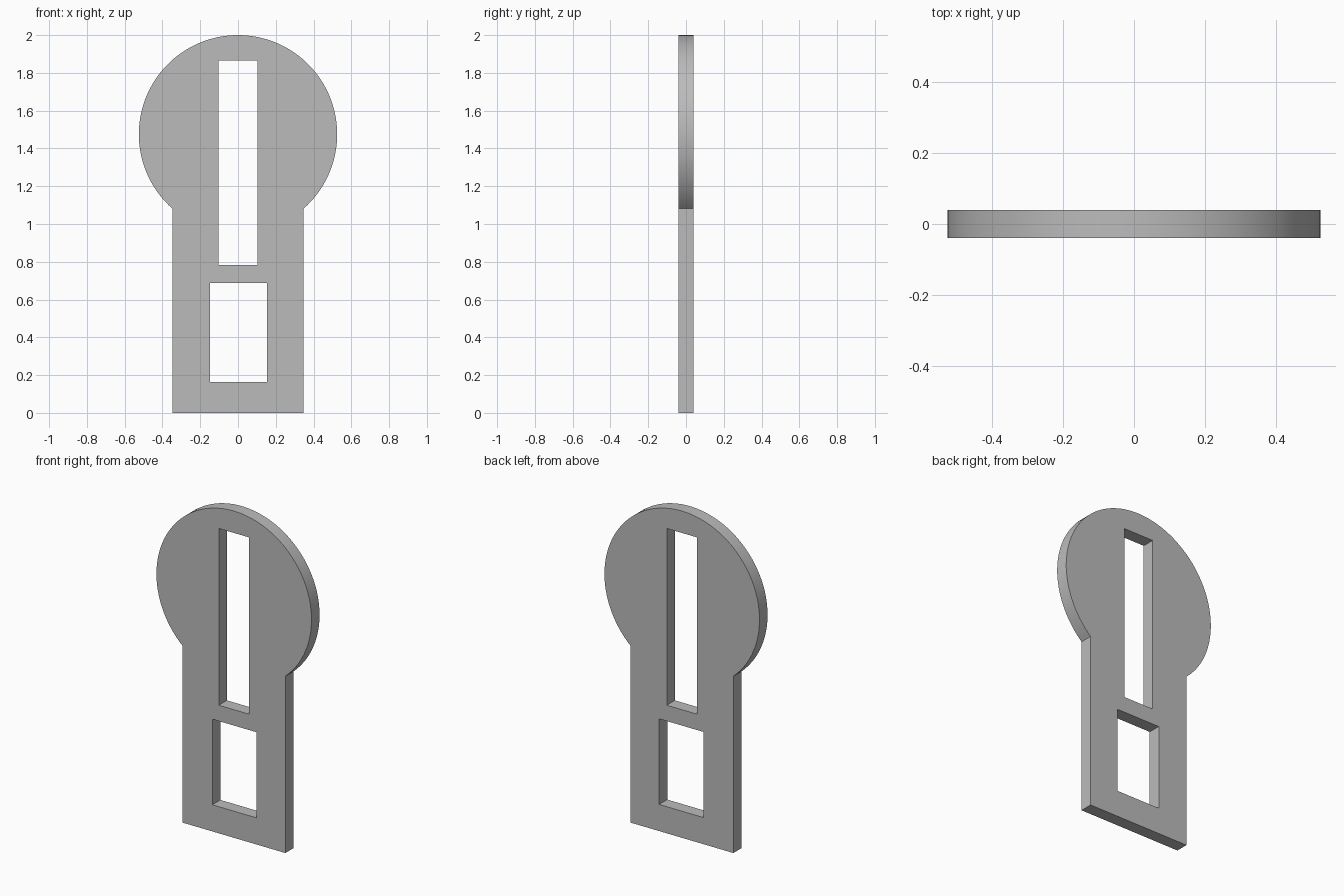
import bpy
import bmesh
import math

THICKNESS = 0.078
RADIUS, HEAD_Z = 0.525, 1.475
HALF_WIDTH = 0.348

if "Cube" in bpy.data.objects:
    bpy.data.objects.remove(bpy.data.objects["Cube"], do_unlink=True)

# Plain grey material
grey = bpy.data.materials.new("plain grey")
grey.use_nodes = True
colour = (0.5, 0.5, 0.5, 1)
grey.diffuse_color = colour
grey.node_tree.nodes["Principled BSDF"].inputs["Base Color"].default_value = colour


def make_plate(name, outline, thickness):
    """Extrude an x-z outline into a plate centred on y = 0."""
    bm = bmesh.new()
    face = bm.faces.new([bm.verts.new((x, -thickness / 2, z)) for x, z in outline])
    extruded = bmesh.ops.extrude_face_region(bm, geom=[face])
    moved = [v for v in extruded["geom"] if isinstance(v, bmesh.types.BMVert)]
    bmesh.ops.translate(bm, verts=moved, vec=(0, thickness, 0))
    bmesh.ops.recalc_face_normals(bm, faces=bm.faces)
    mesh = bpy.data.meshes.new(name)
    bm.to_mesh(mesh)
    bm.free()
    mesh.materials.append(grey)
    obj = bpy.data.objects.new(name, mesh)
    bpy.context.collection.objects.link(obj)
    return obj


def cut_opening(target, name, x0, x1, z0, z1):
    """Cut a rectangular through-hole."""
    cutter = make_plate(name, [(x0, z0), (x1, z0), (x1, z1), (x0, z1)], THICKNESS * 3)
    cutter.hide_render = True
    cutter.hide_set(True)
    mod = target.modifiers.new(name, 'BOOLEAN')
    mod.operation = 'DIFFERENCE'
    mod.solver = 'EXACT'
    mod.object = cutter
    bpy.context.view_layer.objects.active = target
    bpy.ops.object.modifier_apply(modifier=name)
    bpy.data.objects.remove(cutter, do_unlink=True)


# Keyhole outline: straight shank below a round head
start = -math.acos(HALF_WIDTH / RADIUS)
sweep = math.pi - 2 * start
STEPS = 96
outline = [(-HALF_WIDTH, 0), (HALF_WIDTH, 0)]
for i in range(STEPS + 1):
    a = start + sweep * i / STEPS
    outline.append((RADIUS * math.cos(a), HEAD_Z + RADIUS * math.sin(a)))
plate = make_plate("keyhole_plate", outline, THICKNESS)

# Long slot and lower window
cut_opening(plate, "slot_cutter", -0.103, 0.103, 0.784, 1.866)
cut_opening(plate, "window_cutter", -0.147, 0.154, 0.163, 0.687)

# Smooth rim, sharp edges
bpy.ops.object.select_all(action='DESELECT')
plate.select_set(True)
bpy.context.view_layer.objects.active = plate
bpy.ops.object.shade_smooth_by_angle(angle=math.radians(30))
